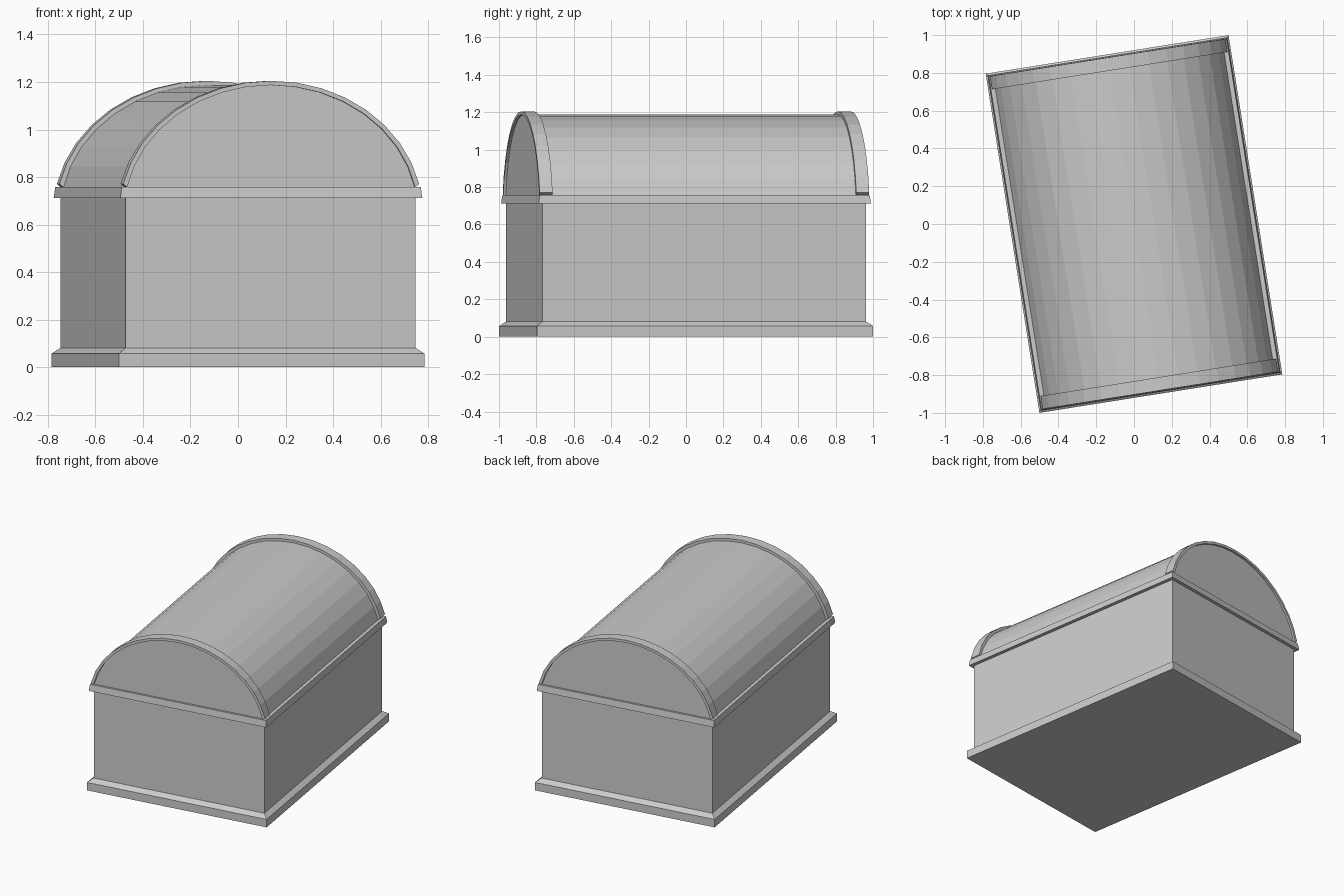
import bpy, bmesh, math

if "Cube" in bpy.data.objects:
    bpy.data.objects.remove(bpy.data.objects["Cube"])

ROT = math.radians(9.0)   # whole chest is turned about z
SEG = 16                  # facets along the vault
CZ = 0.65                 # height of the arch centre


def finish(name, bm):
    bmesh.ops.recalc_face_normals(bm, faces=bm.faces)
    mesh = bpy.data.meshes.new(name)
    bm.to_mesh(mesh)
    bm.free()
    obj = bpy.data.objects.new(name, mesh)
    obj.rotation_euler.z = ROT
    bpy.context.collection.objects.link(obj)
    return obj


def stacked_box(name, levels):
    """Loft rectangles given as (half width, half depth, z)."""
    bm = bmesh.new()
    rings = [[bm.verts.new((sx * a, sy * b, z))
              for sx, sy in ((-1, -1), (1, -1), (1, 1), (-1, 1))]
             for a, b, z in levels]
    for lo, hi in zip(rings, rings[1:]):
        for i in range(4):
            j = (i + 1) % 4
            bm.faces.new((lo[i], lo[j], hi[j], hi[i]))
    bm.faces.new(rings[0][::-1])
    bm.faces.new(rings[-1])
    return finish(name, bm)


def arc(w, h, z_end):
    """Arch points from right to left, ending at height z_end."""
    t0 = math.asin((z_end - CZ) / h)
    return [(w * math.cos(t), CZ + h * math.sin(t))
            for t in (t0 + (math.pi - 2 * t0) * i / SEG for i in range(SEG + 1))]


# plinth and body
stacked_box("chest_body", [(0.651, 0.909, 0), (0.651, 0.909, 0.057),
                           (0.618, 0.876, 0.081), (0.618, 0.876, 0.715)])

# rim under the lid
stacked_box("rim", [(0.643, 0.899, 0.712), (0.637, 0.893, 0.758)])

# vaulted lid
inner = arc(0.626, 0.537, 0.757)
bm = bmesh.new()
front = [bm.verts.new((x, -0.878, z)) for x, z in inner]
back = [bm.verts.new((x, 0.878, z)) for x, z in inner]
bm.faces.new(front)
bm.faces.new(back[::-1])
for i in range(len(inner)):
    j = (i + 1) % len(inner)
    bm.faces.new((front[i], back[i], back[j], front[j]))
finish("lid", bm)

# raised bands at both ends of the lid
outer = arc(0.646, 0.555, 0.771)
for name, side in (("front_band", -1), ("back_band", 1)):
    bm = bmesh.new()
    rows = [[bm.verts.new((x, side * y, z)) for y, (x, z) in
             ((0.822, o), (0.892, o), (0.892, n), (0.822, n))]
            for o, n in zip(outer, inner)]
    for p, q in zip(rows, rows[1:]):
        for i in range(4):
            j = (i + 1) % 4
            bm.faces.new((p[i], p[j], q[j], q[i]))
    bm.faces.new(rows[0])
    bm.faces.new(rows[-1])
    finish(name, bm)
